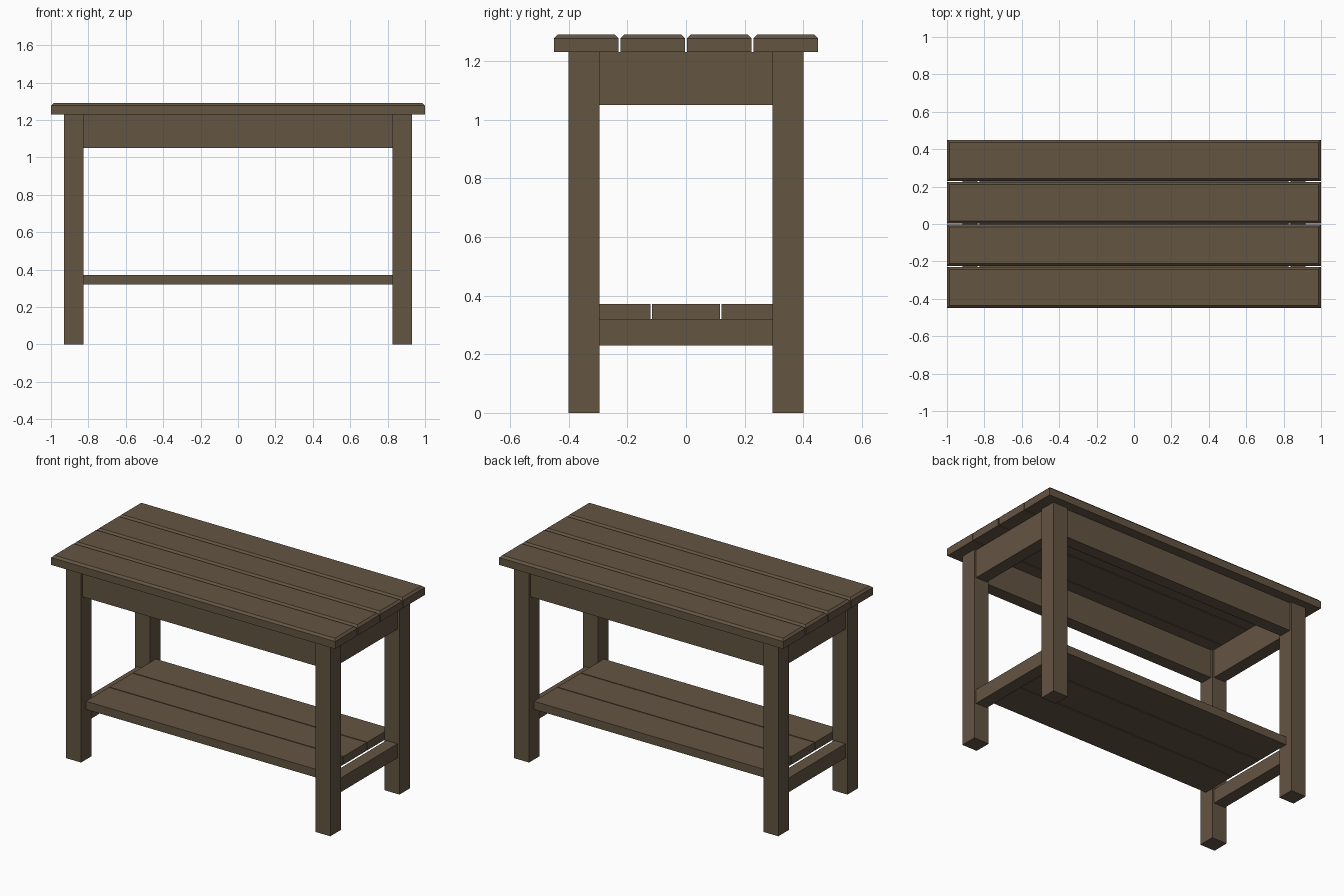
import bpy
import bmesh
from mathutils import Vector

cube = bpy.data.objects.get("Cube")
if cube:
    bpy.data.objects.remove(cube, do_unlink=True)

wood = bpy.data.materials.new("brown wood")
wood.use_nodes = True
color = (0.127, 0.089, 0.055, 1)
wood.diffuse_color = color
bsdf = wood.node_tree.nodes["Principled BSDF"]
bsdf.inputs["Base Color"].default_value = color
bsdf.inputs["Roughness"].default_value = 0.8


def box(name, x, y, z, chamfer=0):
    """Box spanning three (min, max) ranges, with optional chamfered top edges."""
    bm = bmesh.new()
    bmesh.ops.create_cube(bm, size=1)
    for v in bm.verts:
        v.co = Vector([r[0] if c < 0 else r[1] for c, r in zip(v.co, (x, y, z))])
    if chamfer:
        top = [e for e in bm.edges if all(v.co.z > z[1] - 0.001 for v in e.verts)]
        bmesh.ops.bevel(bm, geom=top, offset=chamfer, segments=1, affect='EDGES')
    mesh = bpy.data.meshes.new(name)
    bm.to_mesh(mesh)
    bm.free()
    mesh.materials.append(wood)
    obj = bpy.data.objects.new(name, mesh)
    bpy.context.collection.objects.link(obj)


def span(side, near, far):
    """Range between two distances from the centre, on one side of it."""
    return tuple(sorted((side * near, side * far)))


def boards(name, count, half_x, half_y, z, gap, chamfer=0):
    """Row of parallel planks separated by narrow gaps."""
    width = (2 * half_y - gap * (count - 1)) / count
    for i in range(count):
        y = -half_y + i * (width + gap)
        box(f"{name}_{i + 1}", (-half_x, half_x), (y, y + width), z, chamfer)


LEG_X, LEG_Y, LEG = 0.93, 0.40, 0.105
IN_X, IN_Y = LEG_X - LEG, LEG_Y - LEG
TOP, INSET = 1.23, 0.013
APRON_Z, RAIL_Z = (1.05, TOP), (0.23, 0.32)

# Legs, end aprons and lower end rails
for sx, end in ((-1, "right"), (1, "left")):
    for sy, side in ((-1, "front"), (1, "back")):
        box(f"{side}_{end}_leg", span(sx, IN_X, LEG_X), span(sy, IN_Y, LEG_Y), (0, TOP))
    across = span(sx, IN_X + INSET, LEG_X - INSET)
    box(f"{end}_apron", across, (-IN_Y, IN_Y), APRON_Z)
    box(f"{end}_lower_rail", across, (-IN_Y, IN_Y), RAIL_Z)

# Long aprons
for sy, side in ((-1, "front"), (1, "back")):
    box(f"{side}_apron", (-IN_X, IN_X), span(sy, IN_Y + INSET, LEG_Y - INSET), APRON_Z)

# Table top and lower shelf
boards("top_board", 4, 1.0, 0.45, (TOP, 1.29), 0.006, 0.013)
boards("shelf_board", 3, IN_X, 0.352, (0.32, 0.372), 0.006)
